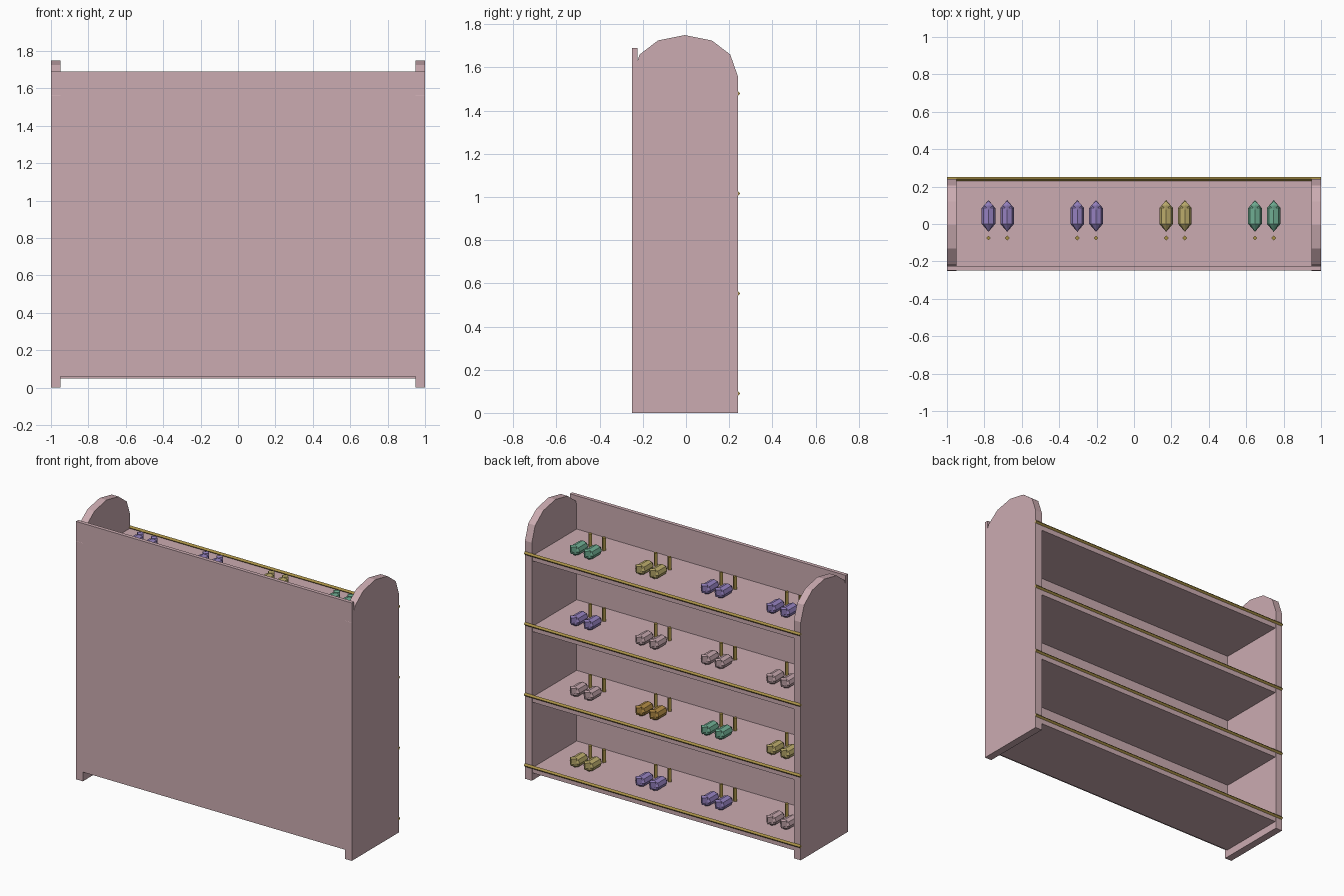
import bpy
import bmesh
from mathutils import Matrix, Vector
from math import pi

cube = bpy.data.objects.get("Cube")
if cube:
    bpy.data.objects.remove(cube, do_unlink=True)


def material(name, rgb):
    m = bpy.data.materials.new(name)
    m.use_nodes = True
    color = (*rgb, 1)
    m.diffuse_color = color
    m.node_tree.nodes["Principled BSDF"].inputs["Base Color"].default_value = color
    return m


MAT = {
    "rose": material("rose_wood", (0.60, 0.41, 0.44)),
    "gold": material("old_gold", (0.38, 0.27, 0.06)),
    "pink": material("dusty_pink", (0.54, 0.37, 0.40)),
    "purple": material("soft_purple", (0.30, 0.22, 0.52)),
    "yellow": material("straw_yellow", (0.50, 0.41, 0.15)),
    "green": material("sea_green", (0.16, 0.42, 0.29)),
    "amber": material("amber", (0.45, 0.26, 0.06)),
}


def finish(name, bm, mat):
    bmesh.ops.recalc_face_normals(bm, faces=bm.faces)
    mesh = bpy.data.meshes.new(name)
    bm.to_mesh(mesh)
    bm.free()
    mesh.materials.append(MAT[mat])
    obj = bpy.data.objects.new(name, mesh)
    bpy.context.collection.objects.link(obj)
    return obj


def box(name, lo, hi, mat):
    lo, hi = Vector(lo), Vector(hi)
    bm = bmesh.new()
    bmesh.ops.create_cube(bm, size=1, matrix=Matrix.Translation((lo + hi) / 2)
                          @ Matrix.Diagonal((*(hi - lo), 1)))
    return finish(name, bm, mat)


def add_prism(bm, matrix, r1, r2, depth):
    bmesh.ops.create_cone(bm, cap_ends=True, segments=4, radius1=r1, radius2=r2,
                          depth=depth, matrix=matrix)


PITCH = 0.463
SHELF_BOTTOM, SHELF_TOP = 0.05, 0.083
BACK_Y = -0.25

# arched side panels
arch = [(BACK_Y, 0), (BACK_Y, 1.56), (-0.215, 1.66), (-0.13, 1.725), (-0.005, 1.75),
        (0.12, 1.725), (0.205, 1.66), (0.24, 1.56), (0.24, 0)]
for side, x in (("right", -1), ("left", 0.95)):
    bm = bmesh.new()
    face = bm.faces.new([bm.verts.new((x, y, z)) for y, z in arch])
    solid = bmesh.ops.extrude_face_region(bm, geom=[face])["geom"]
    bmesh.ops.translate(bm, vec=(0.05, 0, 0),
                        verts=[v for v in solid if isinstance(v, bmesh.types.BMVert)])
    finish(side + "_side_panel", bm, "rose")

# shelf colours from the left end (+x), top shelf first
rows = [
    ("green", "yellow", "purple", "purple"),
    ("purple", "pink", "pink", "pink"),
    ("pink", "amber", "green", "yellow"),
    ("yellow", "purple", "purple", "pink"),
]


def shoe(name, x, z, mat):
    bm = bmesh.new()
    # faceted body lying along y
    bmesh.ops.create_uvsphere(
        bm, u_segments=8, v_segments=3, radius=1,
        matrix=Matrix.Translation((x, 0.043, z + 0.033))
        @ Matrix.Diagonal((0.042, 0.085, 0.038, 1)) @ Matrix.Rotation(pi / 2, 4, "X"))
    # square ankle with a shallow peak
    add_prism(bm, Matrix.Translation((x, 0.1, z + 0.045)), 0.024, 0.024, 0.045)
    add_prism(bm, Matrix.Translation((x, 0.1, z + 0.07)), 0.024, 0, 0.005)
    finish(name, bm, mat)


for i, row in enumerate(reversed(rows)):
    base = i * PITCH
    top = base + SHELF_TOP
    tag = str(i + 1)
    # shelf board and the back board above it
    box("shelf_" + tag, (-0.95, -0.23, base + SHELF_BOTTOM), (0.95, 0.235, top), "rose")
    upper = 1.69 if i == 3 else base + PITCH + 0.06
    box("back_board_" + tag, (-1, BACK_Y + 0.0005, base + 0.06), (1, -0.225, upper), "rose")

    # edge rod
    bm = bmesh.new()
    add_prism(bm, Matrix.Translation((0, 0.24, base + 0.09))
              @ Matrix.Rotation(pi / 2, 4, "Y"), 0.011, 0.011, 2)
    finish("edge_rod_" + tag, bm, "gold")

    # pairs of shoes with a peg behind each
    for j, mat in enumerate(row):
        for k, dx in enumerate((0.05, -0.05)):
            x = 0.697 - 0.475 * j + dx
            label = f"_{tag}_{j + 1}_{k + 1}"
            shoe("shoe" + label, x, top, mat)
            bm = bmesh.new()
            add_prism(bm, Matrix.Translation((x, -0.075, top + 0.042)), 0.013, 0.013, 0.084)
            finish("peg" + label, bm, "gold")
